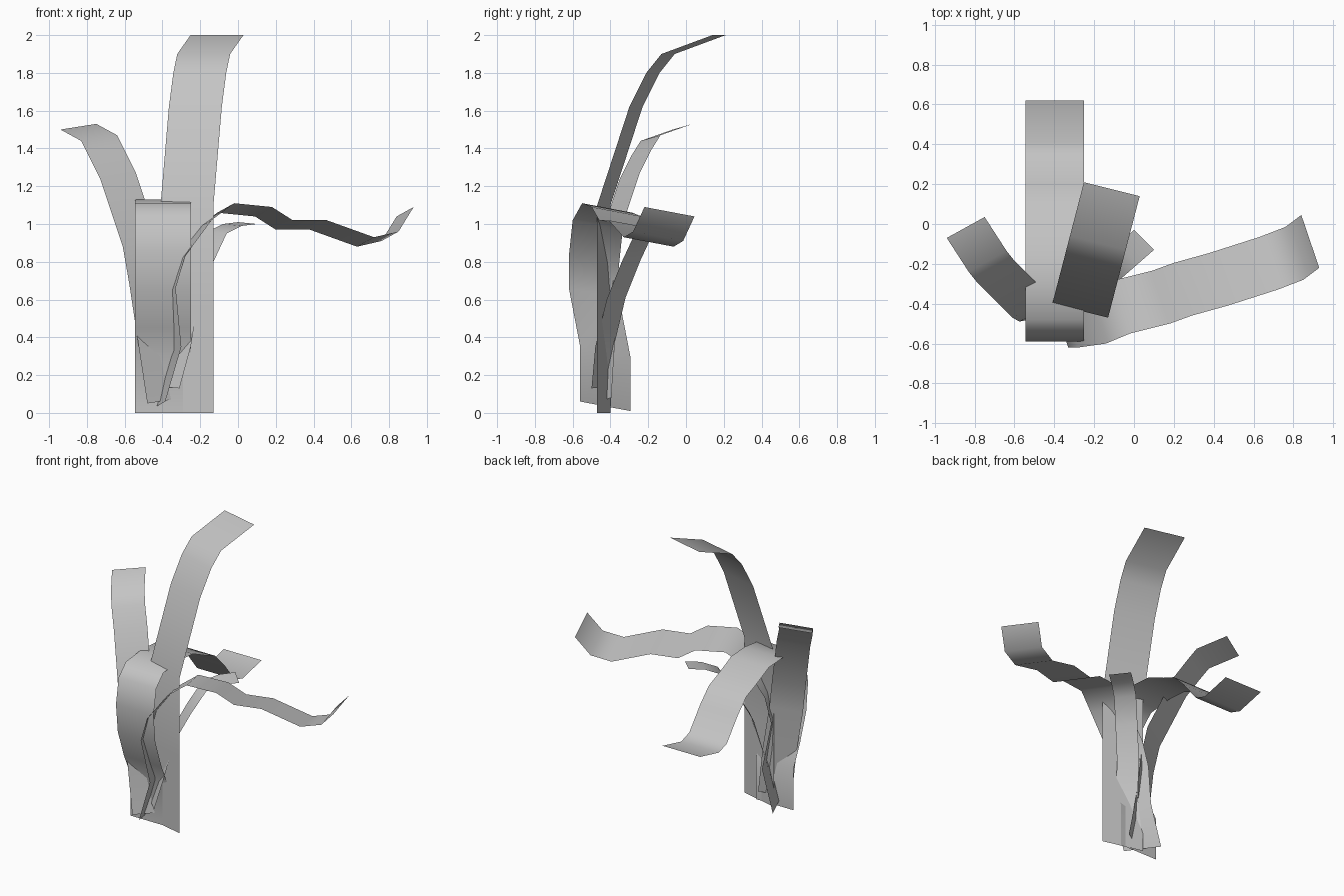
import bpy
from mathutils import Vector

cube = bpy.data.objects.get("Cube")
if cube:
    bpy.data.objects.remove(cube, do_unlink=True)

# One flat grey for every leaf
grey = bpy.data.materials.new("leaf_grey")
grey.use_nodes = True
colour = (0.55, 0.55, 0.55, 1)
grey.diffuse_color = colour
grey.node_tree.nodes["Principled BSDF"].inputs["Base Color"].default_value = colour


def ribbon(name, edge, across):
    """Sweep one long edge sideways into a smooth, paper-thin strip."""
    across = Vector(across)
    verts = []
    for point in edge:
        verts += [Vector(point), Vector(point) + across]
    faces = [(i, i + 1, i + 3, i + 2) for i in range(0, len(verts) - 2, 2)]
    mesh = bpy.data.meshes.new(name)
    mesh.from_pydata(verts, [], faces)
    mesh.materials.append(grey)
    mesh.update()
    mesh.shade_smooth()
    leaf = bpy.data.objects.new(name, mesh)
    bpy.context.scene.collection.objects.link(leaf)
    return leaf


def profile_ribbon(name, start, heading, profile, across):
    """Strip whose edge stays in one upright plane: (distance, height) pairs."""
    base, heading = Vector(start), Vector(heading)
    edge = [base + heading * d + Vector((0, 0, h)) for d, h in profile]
    return ribbon(name, edge, across)


# Tall leaf: straight stem, then leaning back to a flat tip
profile_ribbon(
    "tall_leaf", (-0.13, -0.47, 0), (0.26, 1, 0),
    [(0, 0), (0, 0.55), (0, 1.1), (0.17, 1.62), (0.26, 1.8), (0.34, 1.9), (0.61, 2)],
    (-0.28, 0.07, 0))

# Arching leaf: bulges forward, folds over the top and droops behind
profile_ribbon(
    "arching_back_leaf", (-0.545, 0, 0), (0, 1, 0),
    [(-0.43, 0), (-0.43, 0.3), (-0.5, 0.45), (-0.57, 0.65), (-0.59, 0.85),
     (-0.56, 1.03), (-0.48, 1.11), (-0.3, 1.13), (-0.15, 1.12), (0, 1.05),
     (0.1, 1.01), (0.2, 0.91), (0.32, 0.76), (0.41, 0.73), (0.62, 0.78)],
    (0.295, 0, 0))

# Long leaf reaching sideways with a curled-up tip
ribbon(
    "long_side_leaf",
    [(-0.385, -0.56, 0.06), (-0.3, -0.56, 0.35), (-0.33, -0.62, 0.66),
     (-0.28, -0.62, 0.83), (-0.14, -0.6, 1.02), (-0.02, -0.55, 1.11),
     (0.18, -0.5, 1.09), (0.29, -0.46, 1.02), (0.47, -0.41, 1.02),
     (0.72, -0.33, 0.93), (0.85, -0.28, 0.96), (0.93, -0.22, 1.09)],
    (-0.09, 0.265, -0.05))

# Upright leaf leaning outward on the other side
ribbon(
    "outward_leaf",
    [(-0.48, -0.5, 0.05), (-0.53, -0.48, 0.38), (-0.575, -0.49, 0.68),
     (-0.61, -0.47, 0.88), (-0.73, -0.35, 1.24), (-0.79, -0.29, 1.36),
     (-0.83, -0.24, 1.44), (-0.94, -0.07, 1.5)],
    (0.19, 0.105, 0.03))

# Narrow leaf behind the tall one
ribbon(
    "small_back_leaf",
    [(-0.31, -0.5, 0.13), (-0.25, -0.48, 0.35), (-0.21, -0.42, 0.6),
     (-0.13, -0.34, 0.8), (-0.06, -0.27, 0.95), (0.02, -0.2, 0.99),
     (0.1, -0.13, 1)],
    (-0.1, 0.1, 0.01))
